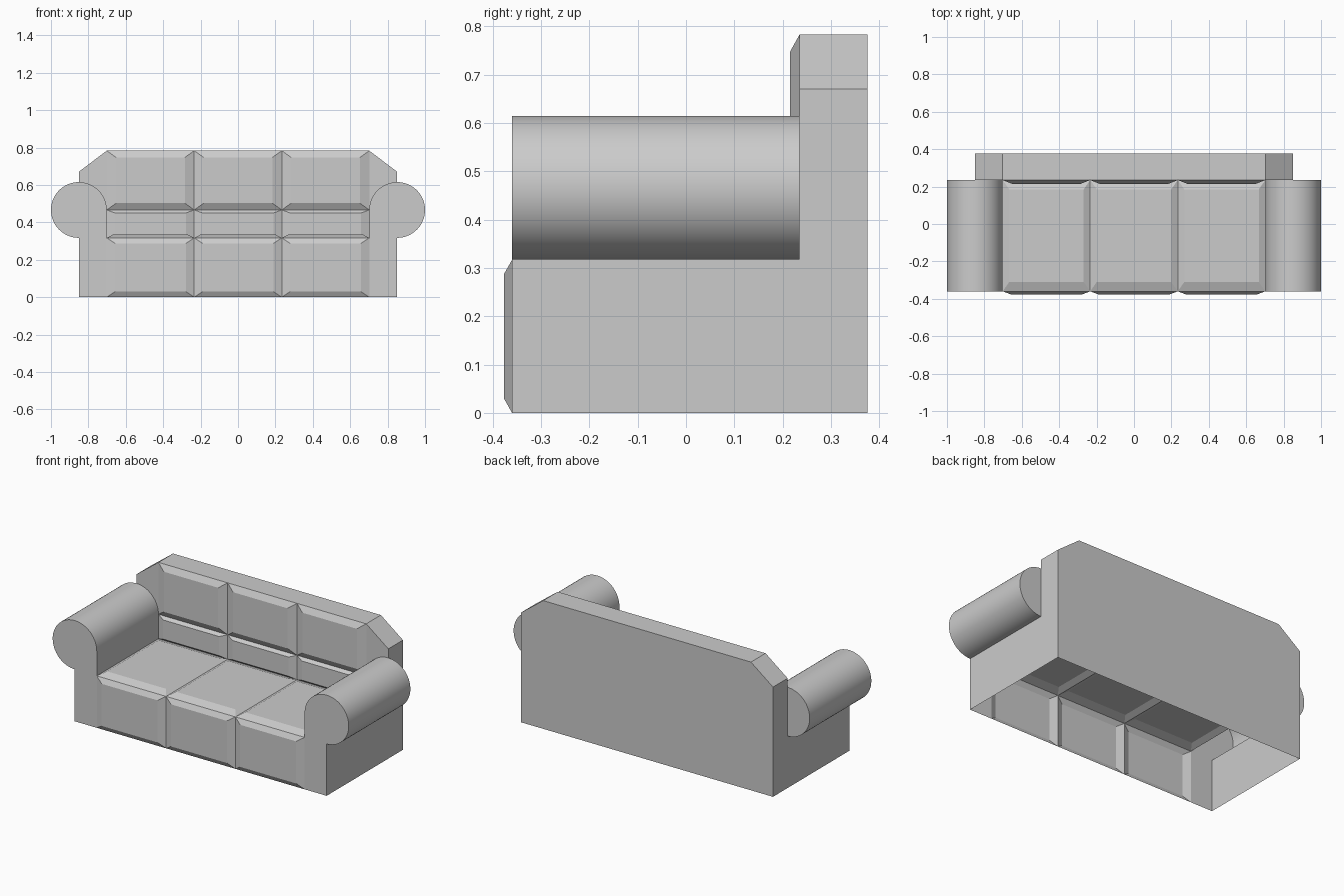
import bpy, bmesh, math
from mathutils import Vector

if "Cube" in bpy.data.objects:
    bpy.data.objects.remove(bpy.data.objects["Cube"])

W, XI, R = 0.851, 0.702, 0.149         # half width, inner arm x, arm radius
SEAT, ARM_Z, TOP, SHOULDER = 0.317, 0.466, 0.783, 0.67
FRONT, BACK_F, BACK = -0.36, 0.235, 0.376


def finish(name, bm, mirror=False, smooth=False, recalc=False):
    if recalc:
        bmesh.ops.remove_doubles(bm, verts=bm.verts, dist=1e-5)
        bmesh.ops.recalc_face_normals(bm, faces=bm.faces)
    me = bpy.data.meshes.new(name)
    bm.to_mesh(me)
    bm.free()
    ob = bpy.data.objects.new(name, me)
    bpy.context.collection.objects.link(ob)
    if mirror:
        ob.modifiers.new("Mirror", 'MIRROR')
    if smooth:
        bpy.ops.object.select_all(action='DESELECT')
        ob.select_set(True)
        bpy.context.view_layer.objects.active = ob
        bpy.ops.object.shade_smooth_by_angle(angle=math.radians(30))
    return ob


def face(bm, pts):
    return bm.faces.new([bm.verts.new(p) for p in pts])


def flat(bm, xz, y):
    face(bm, [(x, y, z) for x, z in xz])


def strip(bm, xz, y0, y1):
    for (xa, za), (xb, zb) in zip(xz, xz[1:]):
        face(bm, [(xa, y0, za), (xb, y0, zb), (xb, y1, zb), (xa, y1, za)])


def arc(a0, a1, n):
    return [(W + R * math.cos(math.radians(a0 + (a1 - a0) * i / n)),
             ARM_Z + R * math.sin(math.radians(a0 + (a1 - a0) * i / n)))
            for i in range(n + 1)]


def cushions(name, origin, v, n, depth, in_u, in_v):
    """Row of three puffed panels, open behind: v = panel height, n = outward."""
    bm = bmesh.new()
    w = 2 * XI / 3
    v, n = Vector(v), Vector(n)
    vn = v.normalized()
    for i in range(3):
        o = Vector(origin) + Vector((w * i, 0, 0))
        outer = [o, o + Vector((w, 0, 0)), o + Vector((w, 0, 0)) + v, o + v]
        signs = [(1, 1), (-1, 1), (-1, -1), (1, -1)]
        inner = [p + Vector((su * in_u, 0, 0)) + vn * (sv * in_v) + n * depth
                 for p, (su, sv) in zip(outer, signs)]
        a = [bm.verts.new(p) for p in outer]
        b = [bm.verts.new(p) for p in inner]
        bm.faces.new(b)
        for k in range(4):
            j = (k + 1) % 4
            bm.faces.new((a[k], a[j], b[j], b[k]))
    return finish(name, bm)


# Rolled arms with their side walls, open underneath
bm = bmesh.new()
roll = arc(-90, 180, 48)
outline = [(W, 0), *roll, (XI, SEAT)]
strip(bm, outline, FRONT, BACK_F)
flat(bm, outline + [(XI, 0)], FRONT)
flat(bm, arc(-90, 90, 32), BACK_F)
finish("arms", bm, mirror=True, smooth=True, recalc=True)

# Backrest shell with clipped shoulders, open underneath
bm = bmesh.new()
half = [(W, 0), (W, SHOULDER), (XI, TOP), (0, TOP)]
strip(bm, half, BACK_F, BACK)
flat(bm, half + [(0, 0)], BACK)
flat(bm, [(W, SHOULDER), (XI, TOP), *reversed(arc(90, 180, 16))], BACK_F)
finish("backrest", bm, mirror=True, recalc=True)

# Puffed panels: front, seat, lower back and upper back
cushions("front_panels", (-XI, FRONT, 0), (0, 0, SEAT), (0, -1, 0), 0.017, 0.045, 0.03)
cushions("seat_cushions", (-XI, FRONT, SEAT), (0, BACK_F - FRONT, 0), (0, 0, 1), 0.018, 0.035, 0.05)
cushions("lower_back_panels", (-XI, BACK_F, SEAT), (0, 0, ARM_Z - SEAT), (0, -1, 0), 0.018, 0.045, 0.016)
cushions("upper_back_cushions", (-XI, BACK_F, ARM_Z), (0, 0, TOP - ARM_Z), (0, -1, 0), 0.02, 0.05, 0.036)
